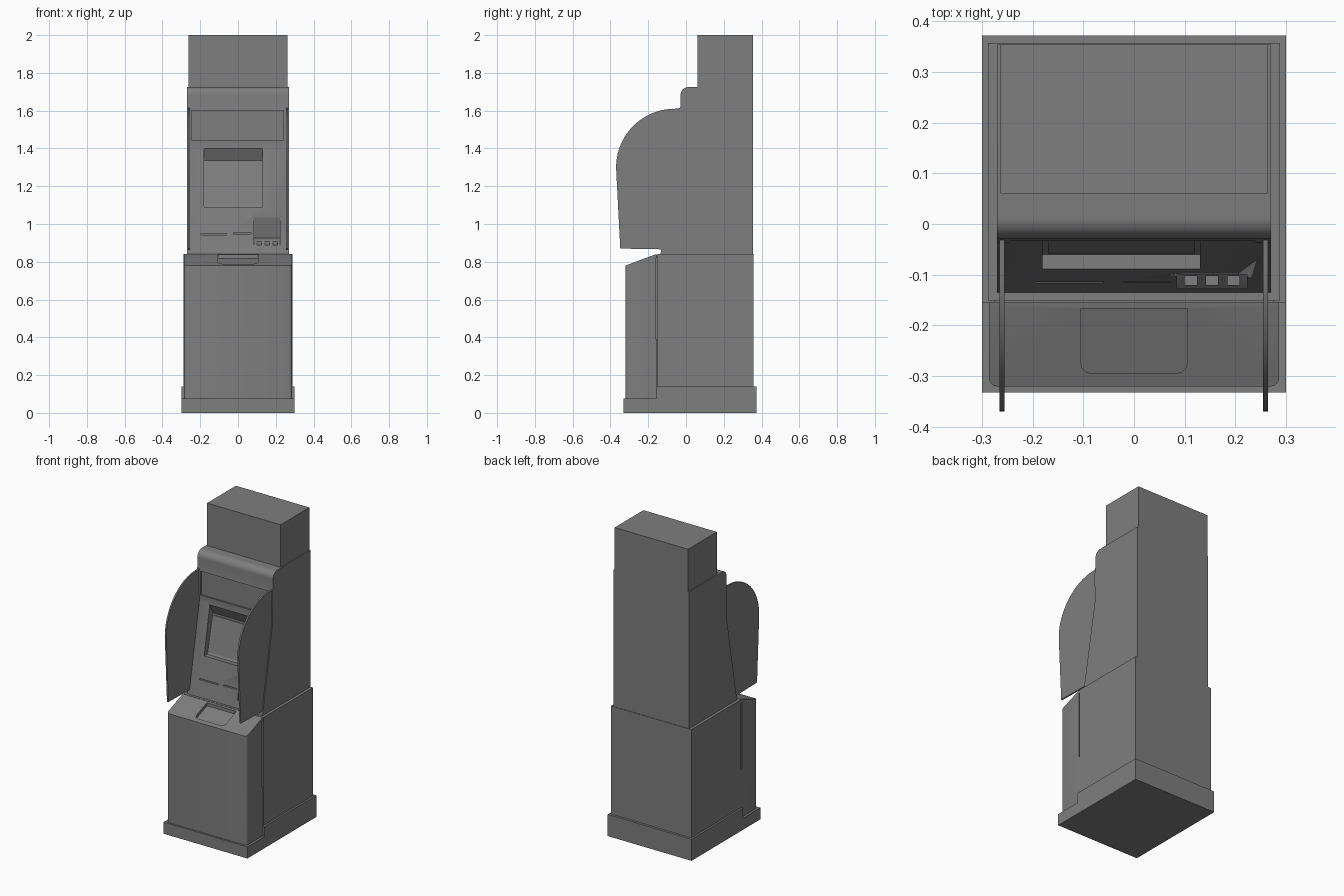
import bpy, bmesh, math

old = bpy.data.objects.get("Cube")
if old:
    bpy.data.objects.remove(old, do_unlink=True)

grey = bpy.data.materials.new("mid_grey")
grey.use_nodes = True
grey.diffuse_color = (0.21, 0.21, 0.21, 1)
grey.node_tree.nodes["Principled BSDF"].inputs["Base Color"].default_value = (0.21, 0.21, 0.21, 1)


def prism(name, profile, x0, x1, chamfer=0):
    """Extrude a (y, z) profile along x; optionally round its front upright edges."""
    bm = bmesh.new()
    face = bm.faces.new([bm.verts.new((x0, y, z)) for y, z in profile])
    grown = bmesh.ops.extrude_face_region(bm, geom=[face])["geom"]
    bmesh.ops.translate(bm, vec=(x1 - x0, 0, 0),
                        verts=[g for g in grown if isinstance(g, bmesh.types.BMVert)])
    bmesh.ops.recalc_face_normals(bm, faces=bm.faces)
    if chamfer:
        front = min(v.co.y for v in bm.verts)
        edges = [e for e in bm.edges if all(v.co.y < front + 1e-4 for v in e.verts)
                 and abs(e.verts[0].co.x - e.verts[1].co.x) < 1e-4]
        bmesh.ops.bevel(bm, geom=edges, offset=chamfer, segments=3, profile=0.5,
                        affect='EDGES')
    mesh = bpy.data.meshes.new(name)
    bm.to_mesh(mesh)
    bm.free()
    mesh.materials.append(grey)
    obj = bpy.data.objects.new(name, mesh)
    bpy.context.collection.objects.link(obj)
    return obj


def box(name, x0, x1, y0, y1, z0, z1):
    return prism(name, [(y0, z0), (y1, z0), (y1, z1), (y0, z1)], x0, x1)


def cut(target, cutter):
    """Subtract the cutter and remove it."""
    mod = target.modifiers.new("cut", 'BOOLEAN')
    mod.operation = 'DIFFERENCE'
    mod.solver = 'EXACT'
    mod.object = cutter
    bpy.context.view_layer.objects.active = target
    bpy.ops.object.modifier_apply(modifier=mod.name)
    bpy.data.objects.remove(cutter, do_unlink=True)


def smooth(obj):
    bpy.ops.object.select_all(action='DESELECT')
    obj.select_set(True)
    bpy.context.view_layer.objects.active = obj
    bpy.ops.object.shade_smooth_by_angle(angle=math.radians(30))


def arc(cy, cz, r, steps, start=180, end=90):
    angles = [math.radians(start + (end - start) * i / steps) for i in range(steps + 1)]
    return [(cy + r * math.cos(a), cz + r * math.sin(a)) for a in angles]


# Plinth, stepped up towards the back
prism("plinth", [(-0.332, 0), (0.372, 0), (0.372, 0.14), (-0.155, 0.14),
                 (-0.155, 0.075), (-0.332, 0.075)], -0.3, 0.3)

# Lower cabinet: safe body, hidden core and front door
box("lower_cabinet", -0.288, 0.288, -0.151, 0.357, 0.1, 0.84)
box("cabinet_core", -0.276, 0.276, -0.164, -0.14, 0.05, 0.832)
door = prism("lower_door", [(-0.32, 0.06), (-0.154, 0.06), (-0.154, 0.84),
                            (-0.165, 0.838), (-0.32, 0.78)], -0.286, 0.286, 0.015)

# Shallow tray in the sloping door top
cut(door, prism("tray_cutter", [(-0.295, 0.769), (-0.167, 0.817), (-0.167, 0.9),
                                (-0.295, 0.9)], -0.105, 0.105, 0.022))
# Hinge slots along both sides
for side in (-1, 1):
    xs = sorted((side * 0.276, side * 0.3))
    cut(door, box("hinge_cutter", *xs, -0.162, -0.14, 0.39, 0.82))
smooth(door)

# Upper cabinet with leaning fascia and rounded brow
fascia = [(-0.137, 0.83), (-0.03, 1.41), (-0.036, 1.5), (-0.036, 1.58), (-0.029, 1.63)]
upper = prism("upper_cabinet", [(0.354, 0.83)] + fascia + arc(0.014, 1.682, 0.043, 10)
              + [(0.354, 1.725)], -0.27, 0.27)

# Recessed sign panel
cut(upper, box("sign_cutter", -0.245, 0.24, -0.2, -0.024, 1.445, 1.6))
# Hooded screen niche
cut(upper, prism("screen_cutter", [(-0.2, 1.09), (-0.06, 1.09), (-0.052, 1.1), (0, 1.335),
                                   (-0.032, 1.4), (-0.064, 1.465), (-0.2, 1.465)], -0.18, 0.13))
# Keypad niche with sloping roof
cut(upper, prism("keypad_cutter", [(-0.2, 0.88), (-0.128, 0.88), (-0.095, 0.915), (-0.07, 0.925),
                                   (-0.099, 1.035), (-0.128, 1.145), (-0.2, 1.145)], 0.085, 0.223))
# Three sunken keys
for x in (0.1, 0.142, 0.184):
    cut(upper, box("key_cutter", x, x + 0.024, -0.12, -0.103, 0.872, 0.93))
# Card and receipt slots
for x0, x1, z in ((-0.195, -0.06, 0.943), (-0.025, 0.07, 0.948)):
    cut(upper, box("slot_cutter", x0, x1, -0.2, -0.1, z, z + 0.007))
smooth(upper)

# Screen plate
prism("screen", [(-0.058, 1.105), (-0.049, 1.105), (-0.001, 1.325), (-0.009, 1.325)], -0.17, 0.12)

# Top housing
box("top_housing", -0.263, 0.263, 0.06, 0.354, 1.7, 2.0)

# Privacy wings
wing = ([(-0.127, 0.866), (-0.348, 0.87), (-0.367, 1.235)] + arc(-0.06, 1.3, 0.31, 20)
        + [(-0.03, 1.614), (-0.027, 1.55), (-0.027, 1.41)])
for label, x in (("right_wing", -0.265), ("left_wing", 0.254)):
    smooth(prism(label, wing, x, x + 0.01))
